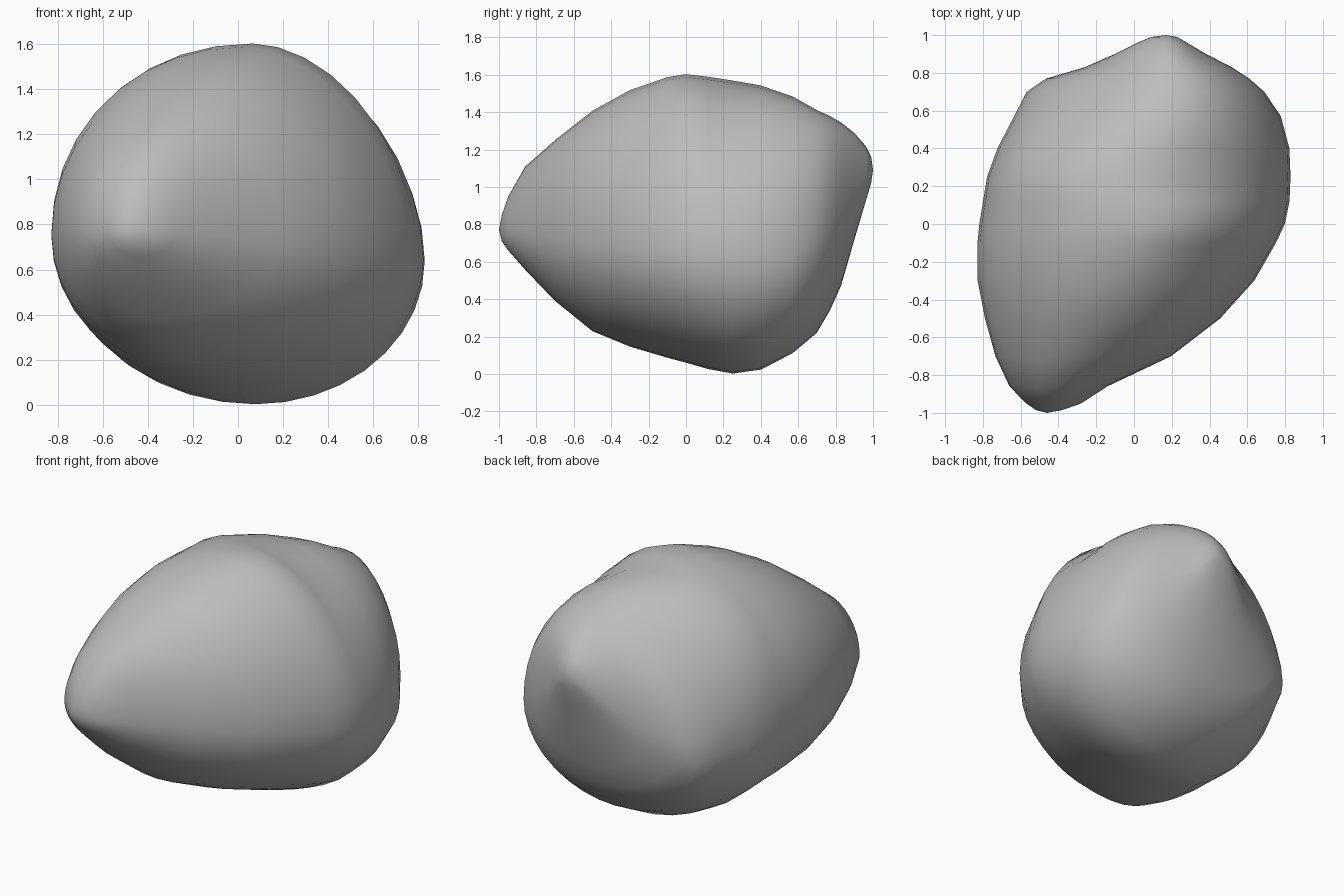
import bpy
import bmesh
from math import cos, sin, pi, radians

SEGMENTS = 36

cube = bpy.data.objects.get("Cube")
if cube:
    bpy.data.objects.remove(cube)

# Outline of the boulder along its length: y, x min, x max, z min, z max
STATIONS = [
    (-.985, -.52, -.38, .71, .85),
    (-.95, -.57, -.28, .66, .95),
    (-.86, -.66, -.15, .56, 1.11),
    (-.7, -.735, .2, .39, 1.25),
    (-.5, -.79, .46, .225, 1.41),
    (-.3, -.83, .64, .145, 1.52),
    (-.1, -.83, .755, .085, 1.59),
    (0, -.82, .8, .06, 1.605),
    (.12, -.8, .825, .025, 1.59),
    (.25, -.78, .83, 0, 1.57),
    (.4, -.725, .825, .02, 1.545),
    (.57, -.635, .78, .11, 1.485),
    (.7, -.57, .69, .22, 1.41),
    (.77, -.47, .61, .34, 1.38),
    (.83, -.26, .52, .47, 1.345),
    (.9, -.1, .38, .72, 1.29),
    (.96, .02, .28, .92, 1.22),
    (.99, .09, .23, 1.02, 1.16),
]
FRONT_TIP = (-.46, -1, .77)
BACK_TIP = (.17, 1, 1.09)

# Ridge lines: where each section is highest, lowest and widest
TOP_X = [(-1, -.46), (-.6, -.21), (0, .07), (.25, -.04), (.7, .22), (1, .17)]
BOTTOM_X = [(-1, -.46), (.25, .08), (1, .17)]
RIGHT_Z = [(-1, .77), (0, .75), (.7, .62), (.85, .82), (1, 1.09)]
LEFT_Z = [(-1, .77), (0, .65), (.6, .62), (.85, .85), (1, 1.09)]

# Shape of the upper shoulders: below one is fuller, above one is leaner
RIGHT_SHOULDER = [(-1, 1), (-.3, 1), (.25, .92), (.55, 1), (.8, 1.2), (1, 1.1)]
LEFT_SHOULDER = [(-1, 1), (-.6, .94), (-.1, 1.1), (.3, 1.05), (1, 1)]


def along(line, y):
    """Value of a broken line at y."""
    for (y0, a), (y1, b) in zip(line, line[1:]):
        if y <= y1:
            return a + (b - a) * (y - y0) / (y1 - y0)
    return line[-1][1]


def section(y, x_min, x_max, z_min, z_max):
    """Closed ring of four rounded quarters between the ridge lines."""
    ring = []
    for i in range(SEGMENTS):
        angle = 2 * pi * i / SEGMENTS
        c, s = cos(angle), sin(angle)
        if c >= 0:
            side_x, side_z, shoulder = x_max, along(LEFT_Z, y), LEFT_SHOULDER
        else:
            side_x, side_z, shoulder = x_min, along(RIGHT_Z, y), RIGHT_SHOULDER
        if s >= 0:
            end_x, end_z, power = along(TOP_X, y), z_max, along(shoulder, y)
        else:
            end_x, end_z, power = along(BOTTOM_X, y), z_min, 1
        ring.append((end_x + (side_x - end_x) * abs(c) ** power, y,
                     side_z + (end_z - side_z) * abs(s) ** power))
    return ring


# Loft the boulder through its sections
bm = bmesh.new()
rings = [[bm.verts.new(p) for p in section(*station)] for station in STATIONS]
for near, far in zip(rings, rings[1:]):
    for i in range(SEGMENTS):
        j = (i + 1) % SEGMENTS
        bm.faces.new((near[i], near[j], far[j], far[i]))

# Close both tips with fans
for ring, tip in ((rings[0], FRONT_TIP), (rings[-1], BACK_TIP)):
    apex = bm.verts.new(tip)
    for i in range(SEGMENTS):
        bm.faces.new((ring[i], ring[(i + 1) % SEGMENTS], apex))

# Soften the seams between quarters a little
bmesh.ops.smooth_vert(bm, verts=[v for ring in rings[2:-2] for v in ring], factor=.15,
                      use_axis_x=True, use_axis_y=False, use_axis_z=True)
bmesh.ops.recalc_face_normals(bm, faces=bm.faces)

mesh = bpy.data.meshes.new("boulder")
bm.to_mesh(mesh)
bm.free()
boulder = bpy.data.objects.new("boulder", mesh)
bpy.context.collection.objects.link(boulder)

# Plain grey stone
stone = bpy.data.materials.new("grey stone")
stone.use_nodes = True
colour = (.5, .5, .5, 1)
stone.diffuse_color = colour
stone.node_tree.nodes["Principled BSDF"].inputs["Base Color"].default_value = colour
mesh.materials.append(stone)

bpy.context.view_layer.objects.active = boulder
boulder.select_set(True)
bpy.ops.object.shade_smooth_by_angle(angle=radians(60))
